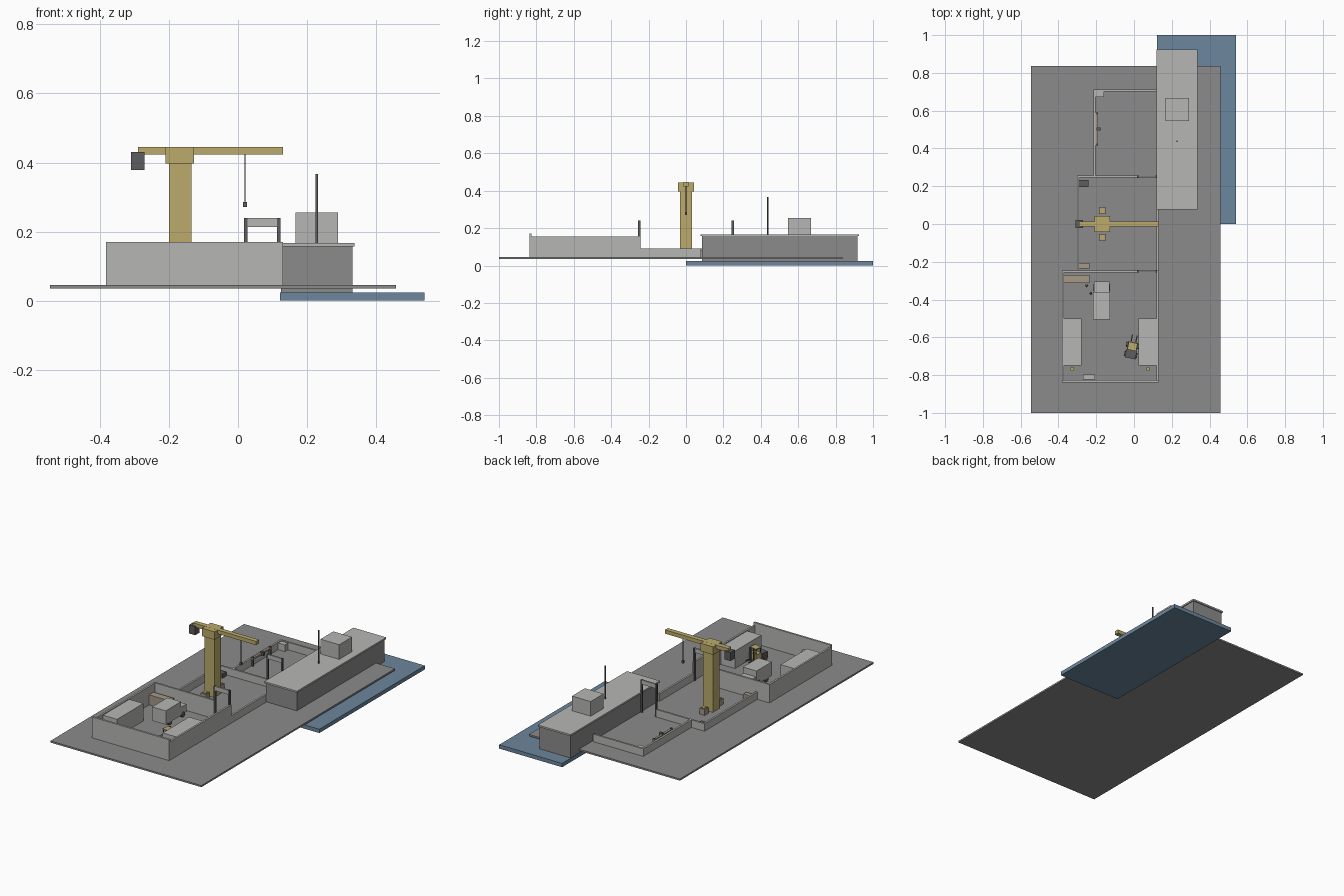
import bpy
import math
from mathutils import Matrix, Vector

cube = bpy.data.objects.get("Cube")
if cube:
    bpy.data.objects.remove(cube, do_unlink=True)


def material(name, r, g, b):
    m = bpy.data.materials.new(name)
    m.use_nodes = True
    m.diffuse_color = (r, g, b, 1)
    m.node_tree.nodes["Principled BSDF"].inputs["Base Color"].default_value = (r, g, b, 1)
    return m


LIGHT = material("light grey", 0.47, 0.47, 0.46)
GROUND = material("concrete grey", 0.26, 0.26, 0.265)
DARK = material("dark grey", 0.11, 0.11, 0.12)
YELLOW = material("crane yellow", 0.50, 0.41, 0.15)
WATER = material("water blue", 0.15, 0.24, 0.34)
TAN = material("crate tan", 0.38, 0.32, 0.25)
BLUE = material("work blue", 0.10, 0.16, 0.25)

FLOOR = 0.045


def finish(name, mat):
    ob = bpy.context.object
    ob.name = name
    ob.data.name = name
    ob.data.materials.append(mat)
    return ob


def box(name, mat, x0, x1, y0, y1, z0, z1):
    """Box given by its limits on each axis."""
    bpy.ops.mesh.primitive_cube_add(size=1)
    ob = finish(name, mat)
    centre = Vector((x0 + x1, y0 + y1, z0 + z1)) / 2
    size = (x1 - x0, y1 - y0, z1 - z0)
    ob.data.transform(Matrix.Translation(centre) @ Matrix.Diagonal((*size, 1)))
    return ob


def cylinder(name, mat, x, y, z0, z1, r, top=None, sides=12):
    bpy.ops.mesh.primitive_cone_add(vertices=sides, radius1=r, radius2=r if top is None else top,
                                    depth=z1 - z0, location=(x, y, (z0 + z1) / 2))
    return finish(name, mat)


# Quay and water
box("quay", GROUND, -0.545, 0.457, -1, 0.836, 0.035, FLOOR)
box("water", WATER, 0.122, 0.54, 0, 1, 0, 0.023)

# Moored ship
box("ship_hull", GROUND, 0.125, 0.331, 0.085, 0.917, 0.023, 0.157)
box("ship_deck", LIGHT, 0.119, 0.337, 0.078, 0.924, 0.157, 0.167)
box("ship_cabin", LIGHT, 0.166, 0.29, 0.545, 0.667, 0.167, 0.255)
cylinder("ship_mast", DARK, 0.228, 0.438, 0.167, 0.367, 0.004)

# Warehouse walls
HIGH, LOW, T = 0.155, 0.09, 0.011
box("warehouse_front_wall", LIGHT, -0.382, 0.13, -0.838, -0.826, FLOOR, 0.17)
box("warehouse_right_wall", LIGHT, -0.382, -0.382 + T, -0.826, -0.245, FLOOR, HIGH)
box("warehouse_left_wall", LIGHT, 0.13 - T, 0.13, -0.826, -0.245, FLOOR, HIGH)
box("warehouse_back_wall", LIGHT, -0.371, 0.02, -0.256, -0.245, FLOOR, HIGH)

# Crane yard walls
box("yard_right_wall", LIGHT, -0.302, -0.302 + T, -0.245, 0.256, FLOOR, LOW)
box("yard_left_wall", LIGHT, 0.13 - T, 0.13, -0.245, 0.08, FLOOR, LOW)
box("yard_back_wall", LIGHT, -0.291, 0.02, 0.245, 0.256, FLOOR, LOW)

# Repair yard walls
box("repair_right_wall", LIGHT, -0.215, -0.215 + T, 0.256, 0.712, FLOOR, LOW)
box("repair_back_wall", LIGHT, -0.204, 0.119, 0.701, 0.712, FLOOR, LOW)

# Gates between the yards
for label, y in (("front", -0.25), ("back", 0.25)):
    for side, x in (("right", 0.022), ("left", 0.118)):
        box(f"{label}_gate_{side}_post", DARK, x - 0.005, x + 0.005, y - 0.006, y + 0.006, FLOOR, 0.24)
    box(f"{label}_gate_lintel", LIGHT, 0.027, 0.113, y - 0.005, y + 0.005, 0.214, 0.24)

# Tower crane
box("crane_tower", YELLOW, -0.2, -0.135, -0.032, 0.032, FLOOR, 0.4)
box("crane_head", YELLOW, -0.21, -0.127, -0.042, 0.042, 0.397, 0.445)
box("crane_jib", YELLOW, -0.29, 0.13, -0.014, 0.014, 0.423, 0.4455)
box("crane_counterweight", DARK, -0.31, -0.27, -0.02, 0.02, 0.378, 0.43)
cylinder("crane_rope", DARK, 0.02, 0, 0.28, 0.424, 0.0015, sides=6)
box("crane_hook_block", DARK, 0.014, 0.026, -0.006, 0.006, 0.271, 0.286)
for label, y in (("front", -0.071), ("back", 0.071)):
    box(f"{label}_crane_foot", TAN, -0.186, -0.151, y - 0.018, y + 0.018, FLOOR, 0.08)
    box(f"{label}_crane_foot_cap", YELLOW, -0.18, -0.157, y - 0.012, y + 0.012, 0.08, 0.085)

# Yard clutter
box("dark_pallet", DARK, -0.29, -0.24, 0.195, 0.232, FLOOR, 0.07)
box("yard_crate", TAN, -0.291, -0.235, -0.235, -0.207, FLOOR, 0.075)

# Repair yard work rack and cabinet
box("rack_beam", TAN, -0.203, -0.19, 0.415, 0.59, 0.085, 0.095)
for label, y in (("front", 0.42), ("back", 0.585)):
    box(f"{label}_rack_leg", DARK, -0.202, -0.191, y - 0.005, y + 0.005, FLOOR, 0.1)
box("rack_hoist", DARK, -0.2, -0.178, 0.496, 0.51, 0.08, 0.102)
box("repair_cabinet", LIGHT, -0.204, -0.16, 0.672, 0.701, FLOOR, 0.085)

# Warehouse storage blocks
for side, x in (("right", -0.376), ("left", 0.025)):
    box(f"{side}_storage_block", LIGHT, x, x + 0.098, -0.75, -0.5, FLOOR, 0.15)
box("tan_shelf", TAN, -0.371, -0.235, -0.312, -0.27, FLOOR, 0.105)
box("front_cabinet", LIGHT, -0.27, -0.207, -0.822, -0.798, FLOOR, 0.1)
for side, x in (("right", -0.327), ("left", 0.073)):
    cylinder(f"{side}_bollard", YELLOW, x, -0.768, FLOOR, 0.1, 0.011)

# Delivery truck
box("truck_body", LIGHT, -0.216, -0.126, -0.505, -0.36, 0.065, 0.148)
box("truck_cab", LIGHT, -0.213, -0.129, -0.36, -0.305, 0.065, 0.112)
for y in (-0.46, -0.335):
    for x in (-0.207, -0.135):
        bpy.ops.mesh.primitive_cylinder_add(vertices=16, radius=0.016, depth=0.014,
                                            location=(x, y, FLOOR + 0.016),
                                            rotation=(0, math.pi / 2, 0))
        finish("truck_wheel", DARK)

# Workers
for label, mat, x, y in (("first", DARK, -0.251, -0.326), ("second", BLUE, -0.228, -0.367)):
    cylinder(f"{label}_worker_body", mat, x, y, FLOOR, 0.085, 0.007, 0.006, 8)
    bpy.ops.mesh.primitive_uv_sphere_add(segments=10, ring_count=6, radius=0.005, location=(x, y, 0.09))
    finish(f"{label}_worker_head", TAN)

# Forklift, built at the origin and turned into place
forklift = [
    box("forklift_body", YELLOW, -0.026, 0.026, -0.01, 0.032, 0.06, 0.095),
    box("forklift_counterweight", DARK, -0.029, 0.029, -0.055, -0.01, 0.055, 0.09),
    box("forklift_roof", YELLOW, -0.024, 0.024, -0.012, 0.03, 0.122, 0.128),
]
for x in (-0.021, 0.021):
    for y in (-0.009, 0.027):
        forklift.append(box("forklift_post", DARK, x - 0.002, x + 0.002, y - 0.002, y + 0.002, 0.09, 0.124))
    forklift.append(box("forklift_fork", DARK, x * 0.6 - 0.003, x * 0.6 + 0.003, 0.032, 0.07, 0.055, 0.06))
    forklift.append(box("forklift_mast", DARK, x * 0.6 - 0.003, x * 0.6 + 0.003, 0.032, 0.038, 0.05, 0.13))
    for y in (-0.035, 0.015):
        bpy.ops.mesh.primitive_cylinder_add(vertices=16, radius=0.012, depth=0.01)
        wheel = finish("forklift_wheel", DARK)
        wheel.data.transform(Matrix.Translation((x * 1.4, y, FLOOR + 0.012)) @ Matrix.Rotation(math.pi / 2, 4, "Y"))
        forklift.append(wheel)
turn = Matrix.Translation((-0.01, -0.657, 0)) @ Matrix.Rotation(math.radians(-12), 4, "Z")
for part in forklift:
    part.data.transform(turn)
